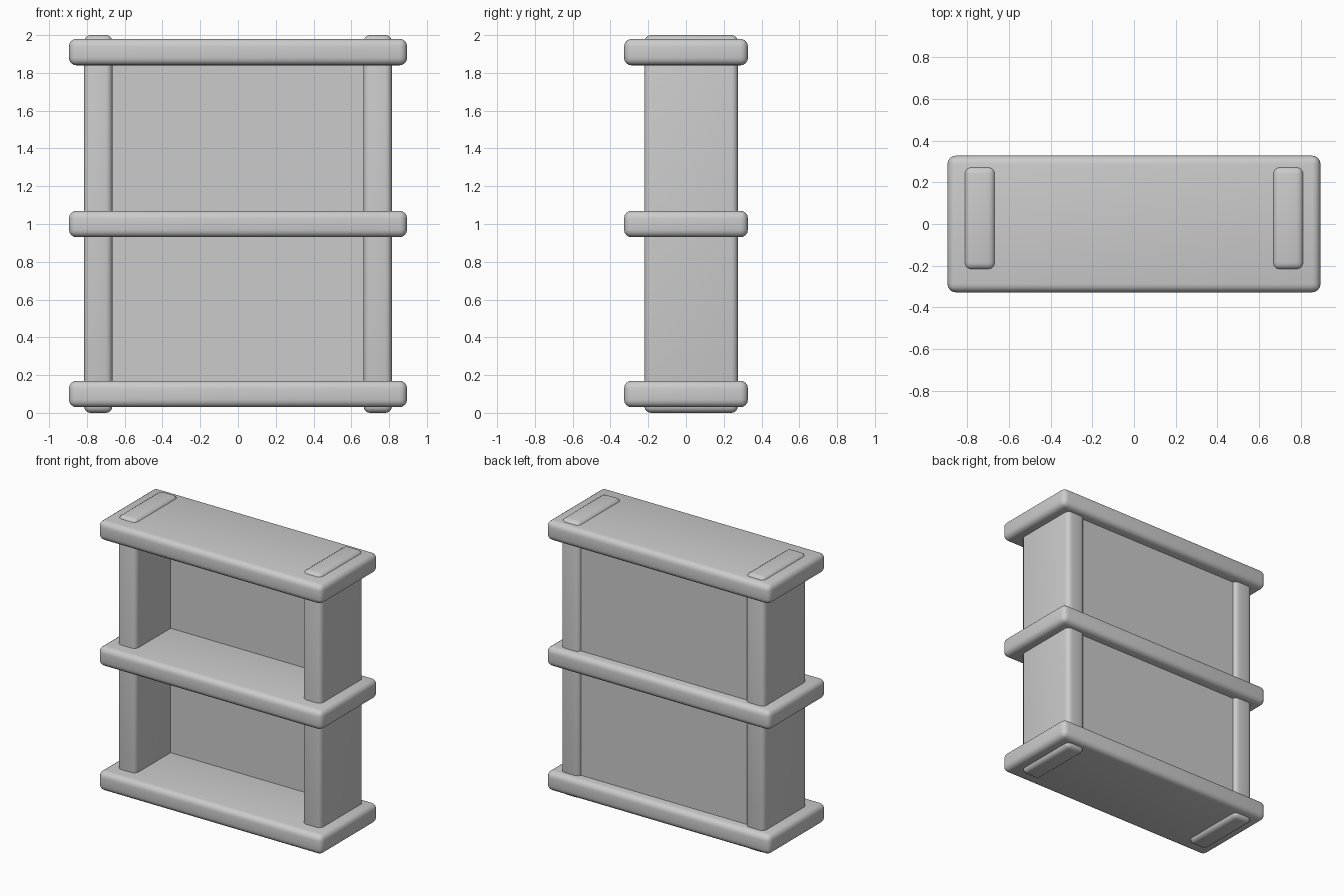
import bpy

# Remove the default cube
if "Cube" in bpy.data.objects:
    bpy.data.objects.remove(bpy.data.objects["Cube"], do_unlink=True)

# Single plain material
GREY = (0.6, 0.6, 0.6, 1.0)
grey = bpy.data.materials.new("plain_grey")
grey.use_nodes = True
grey.diffuse_color = GREY
grey.node_tree.nodes["Principled BSDF"].inputs["Base Color"].default_value = GREY


def board(name, low, high, radius=0.0):
    """Box between two corners, with optional rounded edges."""
    centre = [(a + b) / 2 for a, b in zip(low, high)]
    bpy.ops.mesh.primitive_cube_add(size=1, location=centre)
    obj = bpy.context.object
    obj.name = name
    obj.scale = [b - a for a, b in zip(low, high)]
    bpy.ops.object.transform_apply(location=False, rotation=False, scale=True)
    obj.data.materials.append(grey)
    if radius:
        bevel = obj.modifiers.new("rounded_edges", "BEVEL")
        bevel.width = radius
        bevel.segments = 4
        bpy.ops.object.modifier_apply(modifier=bevel.name)
        bpy.ops.object.shade_smooth_by_angle()
    return obj


# Three overhanging shelves
for name, z in (("bottom", 0.1), ("middle", 1.0), ("top", 1.91)):
    board(name + "_shelf", (-0.895, -0.328, z - 0.07), (0.895, 0.328, z + 0.07), 0.04)

# Side uprights passing through every shelf
for name, x in (("left", 0.74), ("right", -0.74)):
    board(name + "_upright", (x - 0.075, -0.22, 0), (x + 0.075, 0.275, 2), 0.035)

# Back panel set between the uprights
board("back_panel", (-0.7, 0.18, 0.1), (0.7, 0.25, 1.9))
